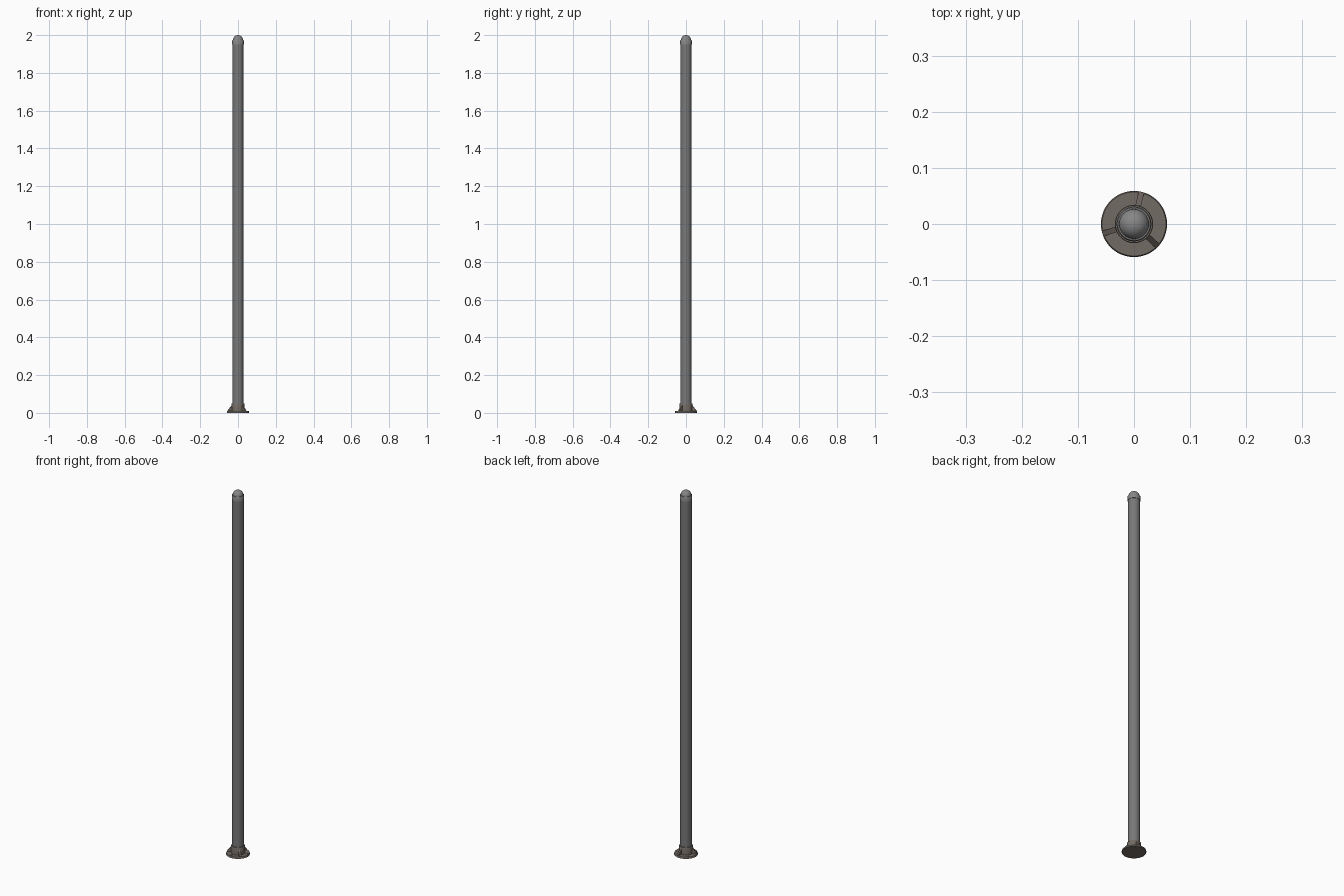
import bpy, bmesh, math
from mathutils import Matrix

if "Cube" in bpy.data.objects:
    bpy.data.objects.remove(bpy.data.objects["Cube"])

def mat(name, c):
    m = bpy.data.materials.new(name)
    m.diffuse_color = (*c, 1)
    m.use_nodes = True
    m.node_tree.nodes["Principled BSDF"].inputs["Base Color"].default_value = m.diffuse_color
    return m

STEEL = mat("pole grey", (0.19, 0.19, 0.19))
CAP = mat("cap grey", (0.24, 0.24, 0.24))
IRON = mat("base brown grey", (0.17, 0.145, 0.125))

def finish(name, bm, m):
    bmesh.ops.recalc_face_normals(bm, faces=bm.faces)
    me = bpy.data.meshes.new(name)
    bm.to_mesh(me)
    bm.free()
    ob = bpy.data.objects.new(name, me)
    bpy.context.collection.objects.link(ob)
    me.materials.append(m)
    bpy.context.view_layer.objects.active = ob
    ob.select_set(True)
    bpy.ops.object.shade_smooth_by_angle(angle=math.radians(35))
    ob.select_set(False)
    return ob

def lathe(name, prof, m, n=48, loc=(0, 0)):
    bm = bmesh.new()
    vs = [bm.verts.new((r + loc[0], loc[1], z)) for r, z in prof]
    es = [bm.edges.new(p) for p in zip(vs, vs[1:])]
    bmesh.ops.spin(bm, geom=vs + es, cent=(*loc, 0), axis=(0, 0, 1),
                   angle=math.tau, steps=n, use_duplicate=False)
    bmesh.ops.remove_doubles(bm, verts=bm.verts, dist=1e-5)
    return finish(name, bm, m)

# pole tube
lathe("pole", [(0, 0.008), (0.029, 0.008), (0.029, 1.958), (0, 1.958)], STEEL)

# rounded top cap: band, small shoulder, dome
dome = [(0.0265 * math.cos(i * math.pi / 16), 1.975 + 0.025 * math.sin(i * math.pi / 16))
        for i in range(8)]
lathe("top_cap", [(0, 1.95), (0.031, 1.95), (0.031, 1.971), (0.029, 1.975)]
      + dome + [(0, 2.0)], CAP)

# base flange and collar
lathe("base_flange", [(0, 0), (0.059, 0), (0.059, 0.006), (0.057, 0.009), (0, 0.009)], IRON)
lathe("base_collar", [(0.029, 0.006), (0.034, 0.006), (0.034, 0.048),
                      (0.033, 0.05), (0.029, 0.05)], IRON)

# three ribs and three bolts around the base
for k in range(3):
    a = math.radians(77 + 120 * k)
    bm = bmesh.new()
    f = bm.faces.new([bm.verts.new((x, -0.005, z)) for x, z in
                      [(0.03, 0.005), (0.057, 0.005), (0.057, 0.011), (0.034, 0.04), (0.03, 0.04)]])
    ext = bmesh.ops.extrude_face_region(bm, geom=[f], use_keep_orig=True)
    bmesh.ops.translate(bm, vec=(0, 0.01, 0),
                        verts=[v for v in ext["geom"] if isinstance(v, bmesh.types.BMVert)])
    bmesh.ops.rotate(bm, verts=bm.verts, cent=(0, 0, 0), matrix=Matrix.Rotation(a, 3, 'Z'))
    finish(f"rib_{k + 1}", bm, IRON)
    b = math.radians(17 + 120 * k)
    lathe(f"bolt_{k + 1}", [(0, 0.006), (0.007, 0.006), (0.007, 0.0105), (0, 0.0105)], IRON, 16,
          (0.0455 * math.cos(b), 0.0455 * math.sin(b)))
